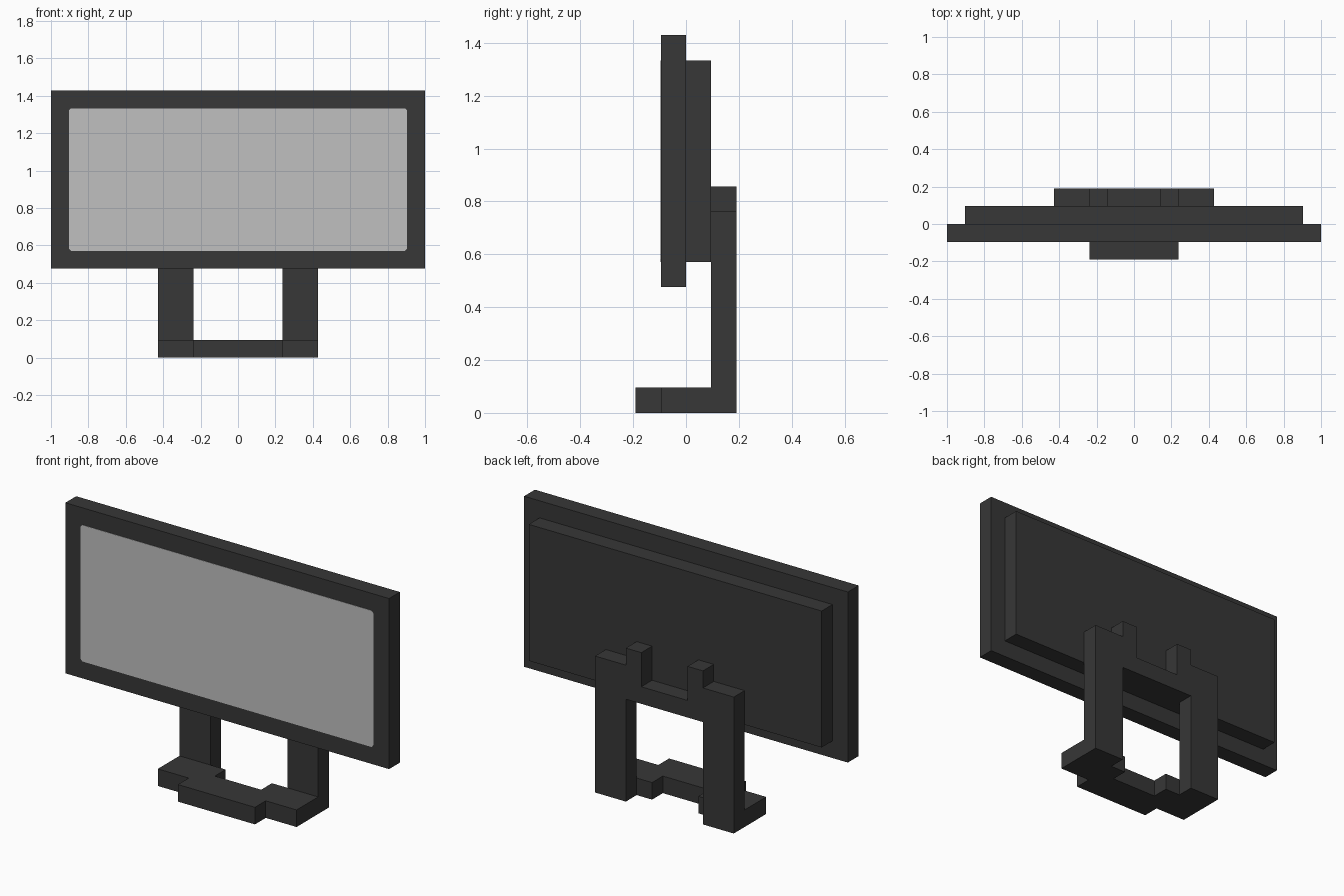
import bpy
import bmesh

if "Cube" in bpy.data.objects:
    bpy.data.objects.remove(bpy.data.objects["Cube"], do_unlink=True)

U = 2 / 21  # building unit: the frame is 21 units wide


def make_material(name, rgb):
    mat = bpy.data.materials.new(name)
    mat.use_nodes = True
    color = (*rgb, 1)
    mat.diffuse_color = color
    mat.node_tree.nodes["Principled BSDF"].inputs["Base Color"].default_value = color
    return mat


charcoal = make_material("charcoal plastic", (0.038, 0.038, 0.038))
grey = make_material("screen grey", (0.53, 0.53, 0.53))


def slab(name, half, start, end, mat, upright=True):
    """Mirror a half outline across x = 0 and extrude it along y (upright) or z."""
    outline = half + [(-x, v) for x, v in reversed(half)]

    def place(x, v, depth):
        return (x * U, depth * U, v * U) if upright else (x * U, v * U, depth * U)

    bm = bmesh.new()
    near = [bm.verts.new(place(x, v, start)) for x, v in outline]
    far = [bm.verts.new(place(x, v, end)) for x, v in outline]
    bm.faces.new(near)
    bm.faces.new(far)
    for i in range(len(outline)):
        j = (i + 1) % len(outline)
        bm.faces.new((near[i], near[j], far[j], far[i]))
    bmesh.ops.recalc_face_normals(bm, faces=bm.faces)
    mesh = bpy.data.meshes.new(name)
    bm.to_mesh(mesh)
    bm.free()
    mesh.materials.append(mat)
    obj = bpy.data.objects.new(name, mesh)
    bpy.context.collection.objects.link(obj)
    return obj


# Display: wide frame, smaller rear housing, thin screen with clipped corners
slab("display_frame", [(10.5, 5), (10.5, 15)], -1, 0, charcoal)
slab("rear_housing", [(9.5, 6), (9.5, 14)], 0, 1, charcoal)
c = 0.12
slab("screen", [(9.5 - c, 6), (9.5, 6 + c), (9.5, 14 - c), (9.5 - c, 14)],
     -1.02, -1, grey)

# Upright stand: two legs, a crossbar and two prongs
slab("stand_upright",
     [(2.5, 6), (2.5, 0), (4.5, 0), (4.5, 8), (2.5, 8), (2.5, 9), (1.5, 9), (1.5, 7)],
     1, 2, charcoal)

# Stepped foot: side feet, inner corner blocks and a front bar
slab("stand_foot",
     [(2.5, -2), (2.5, -1), (4.5, -1), (4.5, 1), (1.5, 1), (1.5, 0)],
     0, 1, charcoal, upright=False)
